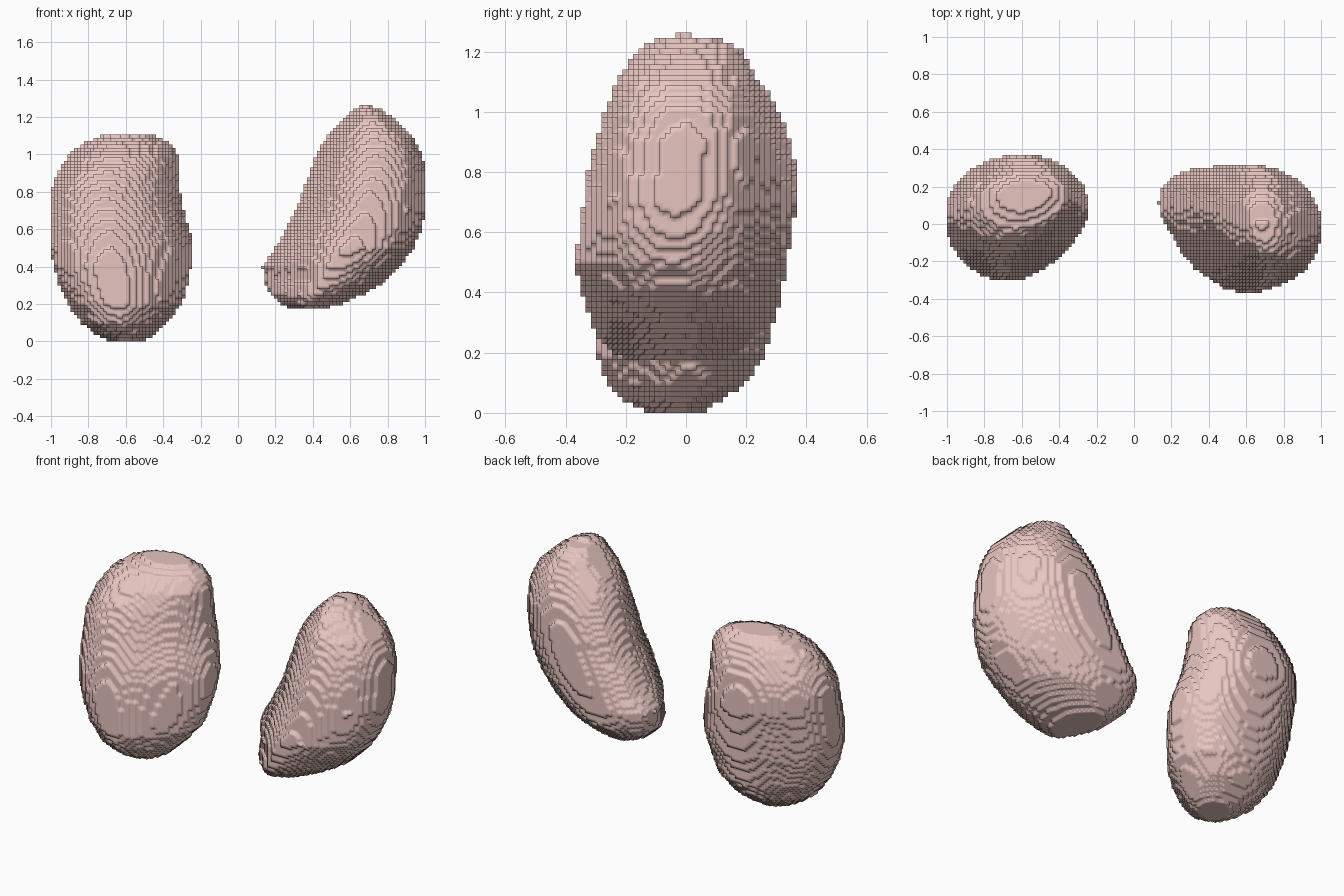
import bpy

if "Cube" in bpy.data.objects:
    bpy.data.objects.remove(bpy.data.objects["Cube"])

H = 2 / 114          # edge of one scan block

# Rows: height, x min, x max, y min, y max
LEFT_ROWS = [
    (0.00, -.68, -.50, -.13, .05), (0.04, -.76, -.44, -.20, .12),
    (0.10, -.84, -.38, -.26, .20), (0.20, -.91, -.30, -.30, .265),
    (0.30, -.955, -.27, -.305, .29), (0.40, -.985, -.25, -.305, .32),
    (0.50, -1.0, -.24, -.29, .335), (0.60, -1.0, -.26, -.27, .35),
    (0.70, -1.0, -.29, -.24, .37), (0.80, -1.0, -.31, -.21, .365),
    (0.90, -.965, -.32, -.17, .35), (1.00, -.90, -.32, -.10, .31),
    (1.06, -.83, -.36, -.03, .28), (1.105, -.71, -.46, .08, .23),
]
RIGHT_ROWS = [
    (0.175, .29, .46, -.19, .12), (0.20, .23, .55, -.24, .17),
    (0.25, .17, .67, -.29, .23), (0.30, .15, .76, -.315, .27),
    (0.40, .13, .87, -.35, .30), (0.50, .20, .94, -.37, .31),
    (0.60, .255, .98, -.355, .315), (0.70, .31, 1.0, -.34, .315),
    (0.80, .345, 1.0, -.325, .315), (0.90, .385, 1.0, -.30, .305),
    (1.00, .42, .985, -.27, .28), (1.10, .48, .935, -.23, .24),
    (1.20, .57, .82, -.165, .19), (1.235, .61, .77, -.11, .13), (1.255, .65, .72, -.03, .02),
]
# Bottom to top: where the front, back, low-x and high-x extremes sit (0..1),
# then the roundness of the inward front curve
LEFT_LEAN = [(0.0, .48, .5, .5, .52, 1.6), (0.4, .44, .56, .47, .56, 1.5),
             (1.1, .42, .56, .5, .58, 1.8)]
RIGHT_LEAN = [(0.17, .46, .42, .62, .5, 1.6), (0.35, .50, .38, .70, .48, 1.3),
              (0.6, .52, .40, .68, .48, 1.6), (1.26, .56, .48, .6, .5, 1.9)]


def sample(rows, z):
    for a, b in zip(rows, rows[1:]):
        if z <= b[0]:
            t = max(0, (z - a[0]) / (b[0] - a[0]))
            return [p + (q - p) * t for p, q in zip(a[1:], b[1:])]
    return rows[-1][1:]


def arc(t, p):
    return max(0, 1 - abs(t) ** p) ** (1 / p)


def filled_cells(rows, lean, medial_low):
    """Blocks inside a stack of four-arc cross-sections."""
    cells = set()
    for k in range(round(rows[0][0] / H), round(rows[-1][0] / H)):
        z = (k + .5) * H
        x0, x1, y0, y1 = sample(rows, z)
        f, b, lo, hi, flatness = sample(lean, z)
        xf, xb = x0 + f * (x1 - x0), x0 + b * (x1 - x0)
        yl, yh = y0 + lo * (y1 - y0), y0 + hi * (y1 - y0)
        for i in range(-57, 57):
            x = (i + .5) * H
            if not x0 < x < x1:
                continue
            # Front curve is flatter on the inward side, back curve fuller
            low = x < xf
            end, side = (x0, yl) if low else (x1, yh)
            p = flatness if low == medial_low else 2.1
            front = side + (y0 - side) * arc((x - xf) / (end - xf), p)
            low = x < xb
            end, side = (x0, yl) if low else (x1, yh)
            p = 2.4 if low == medial_low else 2.0
            back = side + (y1 - side) * arc((x - xb) / (end - xb), p)
            for j in range(-22, 22):
                if front < (j + .5) * H < back:
                    cells.add((i, j, k))
    return cells


def block_mesh(name, cells, mat):
    """Outer skin of the blocks, smooth shaded across the steps."""
    index, faces = {}, []
    square = [(0, 0), (1, 0), (1, 1), (0, 1)]
    for c in sorted(cells):
        for axis in range(3):
            u, v = (axis + 1) % 3, (axis + 2) % 3
            for side in (0, 1):
                n = list(c)
                n[axis] += 2 * side - 1
                if tuple(n) in cells:
                    continue
                quad = []
                for du, dv in (square if side else square[::-1]):
                    q = list(c)
                    q[axis] += side
                    q[u] += du
                    q[v] += dv
                    quad.append(index.setdefault(tuple(q), len(index)))
                faces.append(quad)
    me = bpy.data.meshes.new(name)
    me.from_pydata([[a * H for a in q] for q in index], [], faces)
    me.materials.append(mat)
    me.shade_smooth()
    ob = bpy.data.objects.new(name, me)
    bpy.context.collection.objects.link(ob)


flesh = bpy.data.materials.new("flesh")
flesh.diffuse_color = (0.80, 0.56, 0.53, 1)
flesh.use_nodes = True
flesh.node_tree.nodes["Principled BSDF"].inputs["Base Color"].default_value = flesh.diffuse_color

# The two bean-shaped organs
block_mesh("left_kidney", filled_cells(LEFT_ROWS, LEFT_LEAN, False), flesh)
block_mesh("right_kidney", filled_cells(RIGHT_ROWS, RIGHT_LEAN, True), flesh)
